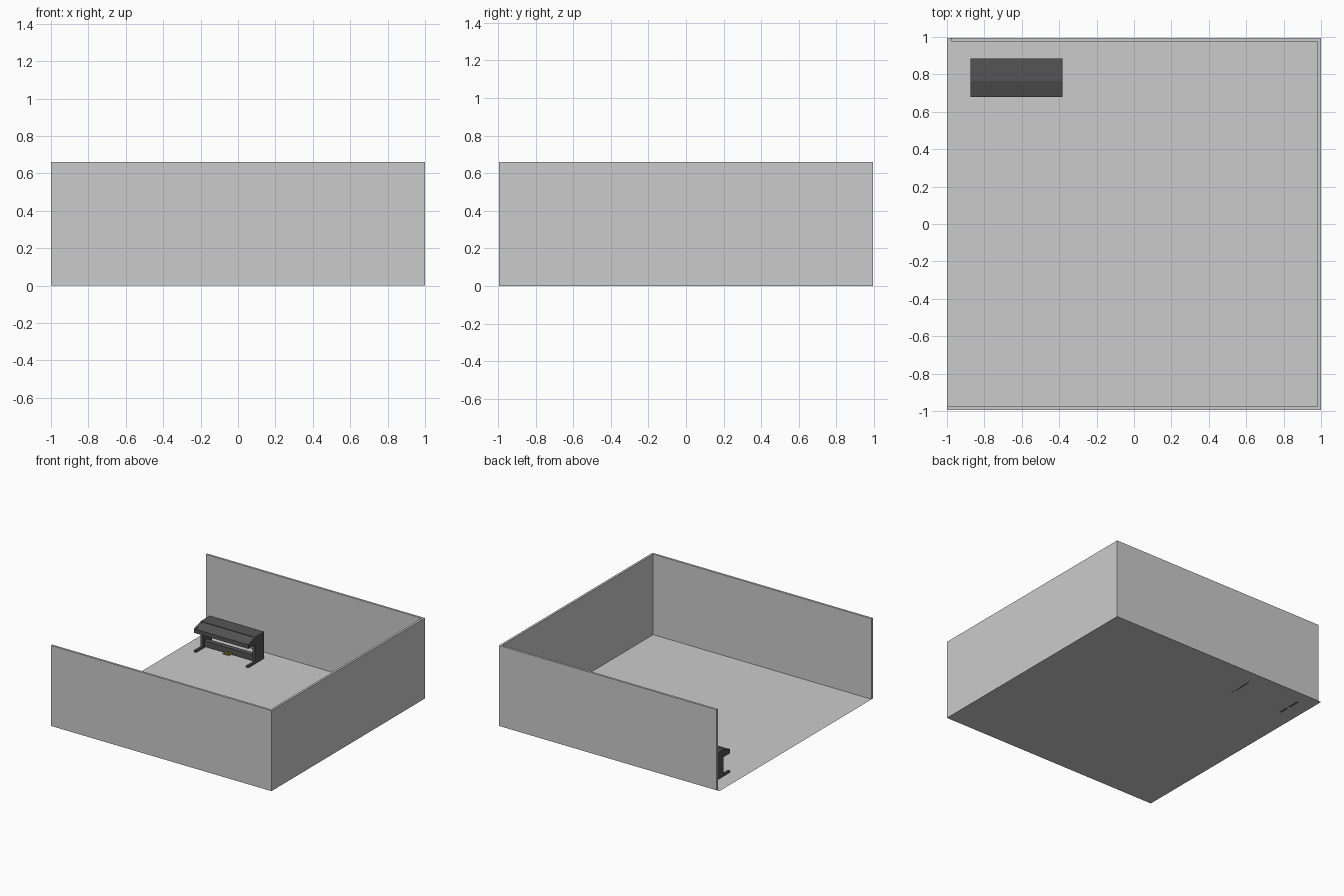
import bpy
import bmesh

if "Cube" in bpy.data.objects:
    bpy.data.objects.remove(bpy.data.objects["Cube"])


def material(name, rgb):
    m = bpy.data.materials.new(name)
    m.diffuse_color = (*rgb, 1)
    m.use_nodes = True
    m.node_tree.nodes["Principled BSDF"].inputs["Base Color"].default_value = m.diffuse_color
    return m


def finish(name, bm, mat=None):
    bmesh.ops.recalc_face_normals(bm, faces=bm.faces)
    me = bpy.data.meshes.new(name)
    bm.to_mesh(me)
    bm.free()
    ob = bpy.data.objects.new(name, me)
    bpy.context.collection.objects.link(ob)
    if mat:
        me.materials.append(mat)
    return ob


def prism(name, x0, x1, profile, mat=None):
    """Extrude a (y, z) profile along x."""
    bm = bmesh.new()
    face = bm.faces.new([bm.verts.new((x0, y, z)) for y, z in profile])
    ext = bmesh.ops.extrude_face_region(bm, geom=[face])
    verts = [g for g in ext["geom"] if isinstance(g, bmesh.types.BMVert)]
    bmesh.ops.translate(bm, verts=verts, vec=(x1 - x0, 0, 0))
    return finish(name, bm, mat)


def box(name, x, y, z, mat=None):
    return prism(name, *x, [(y[0], z[0]), (y[1], z[0]), (y[1], z[1]), (y[0], z[1])], mat)


black = material("black_lacquer", (0.09, 0.09, 0.09))
brass = material("brass", (0.5, 0.42, 0.05))

# Room: thin floor and three walls, open on the left
D, H, T = 0.995, 0.66, 0.018
bm = bmesh.new()
bm.faces.new([bm.verts.new(c) for c in ((-1, -D, 0), (1, -D, 0), (1, D, 0), (-1, D, 0))])
finish("floor", bm)
box("front_wall", (-1, 1 - T), (-D, -D + T), (0, H))
box("back_wall", (-0.975, 1 - T), (D - T, D), (0, H))
box("right_wall", (1 - T, 1), (-D, D), (0, H))

# Upright piano
X0, X1, P = -0.875, -0.383, 0.02
YF, YM, YB, TOP = 0.68, 0.765, 0.885, 0.22
for side, x in (("left", X0), ("right", X1 - P)):
    box(side + "_side_panel", (x, x + P), (YM, YB), (0, TOP), black)
    box(side + "_foot", (x, x + P), (YF, YM), (0, 0.016), black)
    # cheek at the end of the keyboard lid
    prism(side + "_cheek", x, x + P,
          [(YF, 0.157), (YM, 0.157), (YM, TOP - 0.002), (YF, 0.192)], black)
box("upper_case", (X0 + P, X1 - P), (YM, YB), (0.155, TOP), black)
prism("keyboard_lid", X0 + P, X1 - P,
      [(YF, 0.157), (YM, 0.157), (YM, TOP - 0.004), (YF, 0.19)], black)
box("lower_rail", (X0 + P, X1 - P), (0.785, 0.825), (0.01, 0.057), black)

# Three pedals under the rail
for i in (-1, 0, 1):
    cx = (X0 + X1) / 2 + i * 0.022
    box("pedal", (cx - 0.006, cx + 0.006), (0.74, 0.785), (0.018, 0.025), brass)
